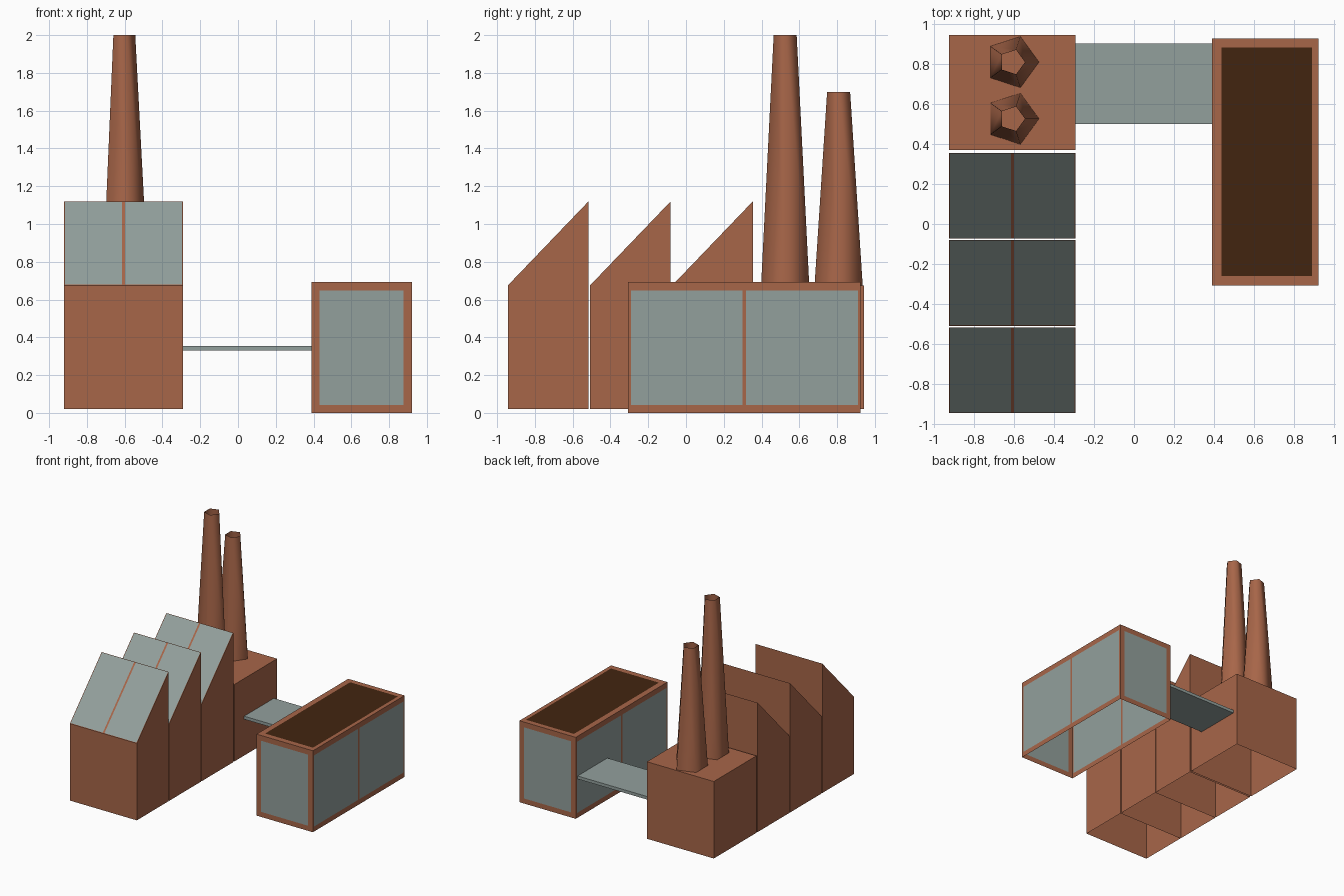
import bpy, bmesh, math
from mathutils import Vector

if "Cube" in bpy.data.objects:
    bpy.data.objects.remove(bpy.data.objects["Cube"])


def material(name, rgb):
    m = bpy.data.materials.new(name)
    m.diffuse_color = (*rgb, 1)
    m.use_nodes = True
    m.node_tree.nodes["Principled BSDF"].inputs["Base Color"].default_value = m.diffuse_color
    return m


BRICK = material("brick", (0.39, 0.132, 0.066))
GLASS = material("grey_panel", (0.29, 0.35, 0.335))
TAR = material("dark_roof", (0.055, 0.018, 0.005))
MATS = [BRICK, GLASS, TAR]


def finish(name, bm):
    bmesh.ops.remove_doubles(bm, verts=bm.verts, dist=0.0005)
    me = bpy.data.meshes.new(name)
    bm.to_mesh(me)
    bm.free()
    for m in MATS:
        me.materials.append(m)
    ob = bpy.data.objects.new(name, me)
    bpy.context.collection.objects.link(ob)
    return ob


def panel(bm, o, u, v, us=(), vs=(), mat=1):
    """Rectangle cut at us / vs (0..1); odd cells both ways become panels."""
    o, u, v = Vector(o), Vector(u), Vector(v)
    us, vs = [0, *us, 1], [0, *vs, 1]
    for i in range(len(us) - 1):
        for j in range(len(vs) - 1):
            cs = ((us[i], vs[j]), (us[i+1], vs[j]), (us[i+1], vs[j+1]), (us[i], vs[j+1]))
            f = bm.faces.new([bm.verts.new(o + u*a + v*b) for a, b in cs])
            f.material_index = mat if i % 2 and j % 2 else 0


X0, X1, Z0, ZE, ZP = -0.922, -0.292, 0.02, 0.675, 1.12
W = X1 - X0


# Open-bottomed shed: front wall, sloped roof, back wall and two sides
def shed(name, y0, y1, peak, glazed):
    bm = bmesh.new()
    d = y1 - y0
    panel(bm, (X0, y0, Z0), (W, 0, 0), (0, 0, ZE - Z0))
    cuts = ((0.008, 0.488, 0.512, 0.992), (0.008, 0.994)) if glazed else ((), ())
    panel(bm, (X0, y0, ZE), (W, 0, 0), (0, d, peak - ZE), *cuts)
    panel(bm, (X1, y1, Z0), (-W, 0, 0), (0, 0, peak - Z0))
    for x, flip in ((X0, True), (X1, False)):
        pts = [(x, y0, Z0), (x, y1, Z0), (x, y1, peak), (x, y0, ZE)]
        bm.faces.new([bm.verts.new(p) for p in (pts[::-1] if flip else pts)])
    finish(name, bm)


for i in range(3):
    y = -0.943 + 0.435 * i
    shed(f"sawtooth_bay_{i + 1}", y, y + 0.427, ZP, True)
shed("boiler_house", 0.37, 0.943, ZE, False)


# Five-sided tapering chimneys, open at both ends
for name, y, top in (("tall_chimney", 0.525, 2.0), ("short_chimney", 0.808, 1.7)):
    bm = bmesh.new()
    bmesh.ops.create_cone(bm, cap_ends=False, segments=5, radius1=0.134, radius2=0.064,
                          depth=top - ZE)
    # turn so that one corner points to +x
    a = max(bm.verts, key=lambda v: v.co.x).co
    ang = math.atan2(a.y, a.x)
    c, s = math.cos(-ang), math.sin(-ang)
    for v in bm.verts:
        x0, y0 = v.co.x, v.co.y
        v.co = (-0.608 + x0*c - y0*s, y + x0*s + y0*c, v.co.z + (top + ZE) / 2)
    for f in bm.faces:
        f.smooth = True
    finish(name, bm)


# Office block: panelled walls, dark roof, open bottom
bm = bmesh.new()
a, b, y0, y1, h = 0.39, 0.92, -0.307, 0.925, 0.693
w, d = b - a, y1 - y0
end, side, up = (0.08, 0.915), (0.012, 0.491, 0.508, 0.988), (0.062, 0.935)
panel(bm, (a, y0, 0), (w, 0, 0), (0, 0, h), end, up)
panel(bm, (b, y1, 0), (-w, 0, 0), (0, 0, h), end, up)
panel(bm, (b, y0, 0), (0, d, 0), (0, 0, h), side, up)
panel(bm, (a, y1, 0), (0, -d, 0), (0, 0, h), side, up)
panel(bm, (a, y0, h), (w, 0, 0), (0, d, 0), (0.09, 0.94), (0.038, 0.965), 2)
finish("office_block", bm)


# Bridge between the two buildings
bm = bmesh.new()
bmesh.ops.create_cube(bm, size=1)
for v in bm.verts:
    v.co = (0.05 + v.co.x * 0.684, 0.7 + v.co.y * 0.4, 0.342 + v.co.z * 0.026)
for f in bm.faces:
    f.material_index = 1
finish("bridge", bm)
